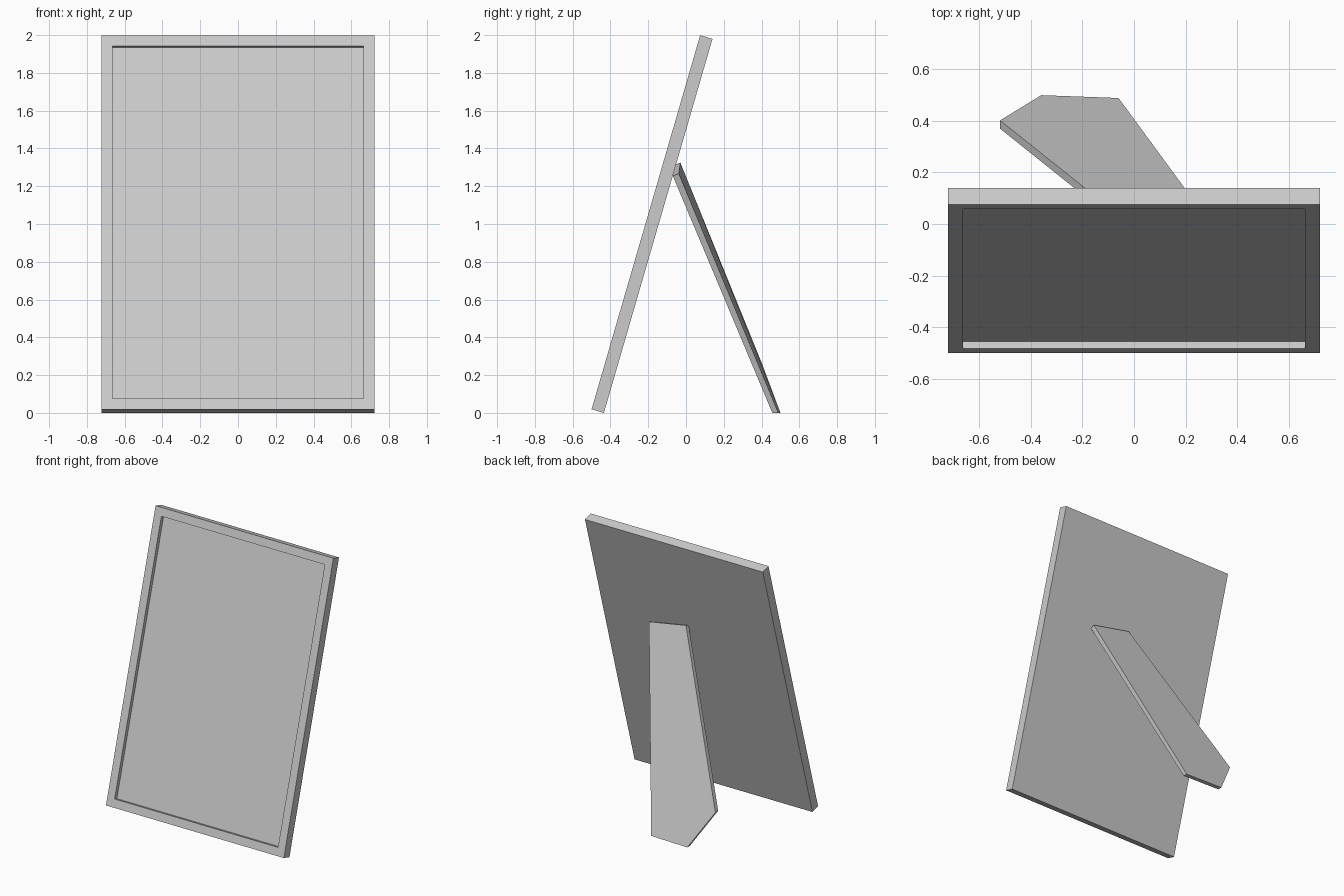
import bpy, bmesh, math
from mathutils import Matrix, Vector

if "Cube" in bpy.data.objects:
    bpy.data.objects.remove(bpy.data.objects["Cube"])


def finish(name, bm):
    bmesh.ops.recalc_face_normals(bm, faces=bm.faces)
    mesh = bpy.data.meshes.new(name)
    bm.to_mesh(mesh)
    bm.free()
    obj = bpy.data.objects.new(name, mesh)
    bpy.context.collection.objects.link(obj)
    return obj


# Leaning frame: a thin slab with a recessed front
width, height, thick = 1.444, 2.062, 0.068
rim, recess = 0.083, 0.028
tilt = math.atan2(0.575, 1.98)
bm = bmesh.new()
bmesh.ops.create_cube(bm, size=1)
bmesh.ops.transform(bm, verts=bm.verts,
                    matrix=Matrix.Translation((0, thick / 2, height / 2))
                    @ Matrix.Diagonal((width, thick, height, 1)))
bm.normal_update()
front = min(bm.faces, key=lambda f: f.calc_center_median().y)
bmesh.ops.inset_region(bm, faces=[front], thickness=rim, depth=0)
inner = bmesh.ops.extrude_discrete_faces(bm, faces=[front])["faces"][0]
bmesh.ops.translate(bm, verts=inner.verts, vec=(0, recess, 0))
frame = finish("picture_frame", bm)
frame.data.transform(Matrix.Translation((0, -0.5, thick * math.sin(tilt)))
                     @ Matrix.Rotation(-tilt, 4, 'X'))

# Back stand: slanted plate with one flat foot and one angled foot
outline = [(-0.06, 0.489, 0), (-0.36, 0.50, 0), (-0.52, 0.402, 0.262),
           (0.022, -0.03, 1.325), (0.327, -0.038, 1.267)]
flat = Vector((0, -0.032, 0))
square = Vector((-0.001, -0.032, -0.012))
bm = bmesh.new()
back = [bm.verts.new(p) for p in outline]
inside = [bm.verts.new(Vector(p) + (flat if i < 3 else square))
          for i, p in enumerate(outline)]
bm.faces.new(back)
bm.faces.new(inside[::-1])
for i in range(5):
    j = (i + 1) % 5
    bm.faces.new((back[i], inside[i], inside[j], back[j]))
finish("easel_stand", bm)
